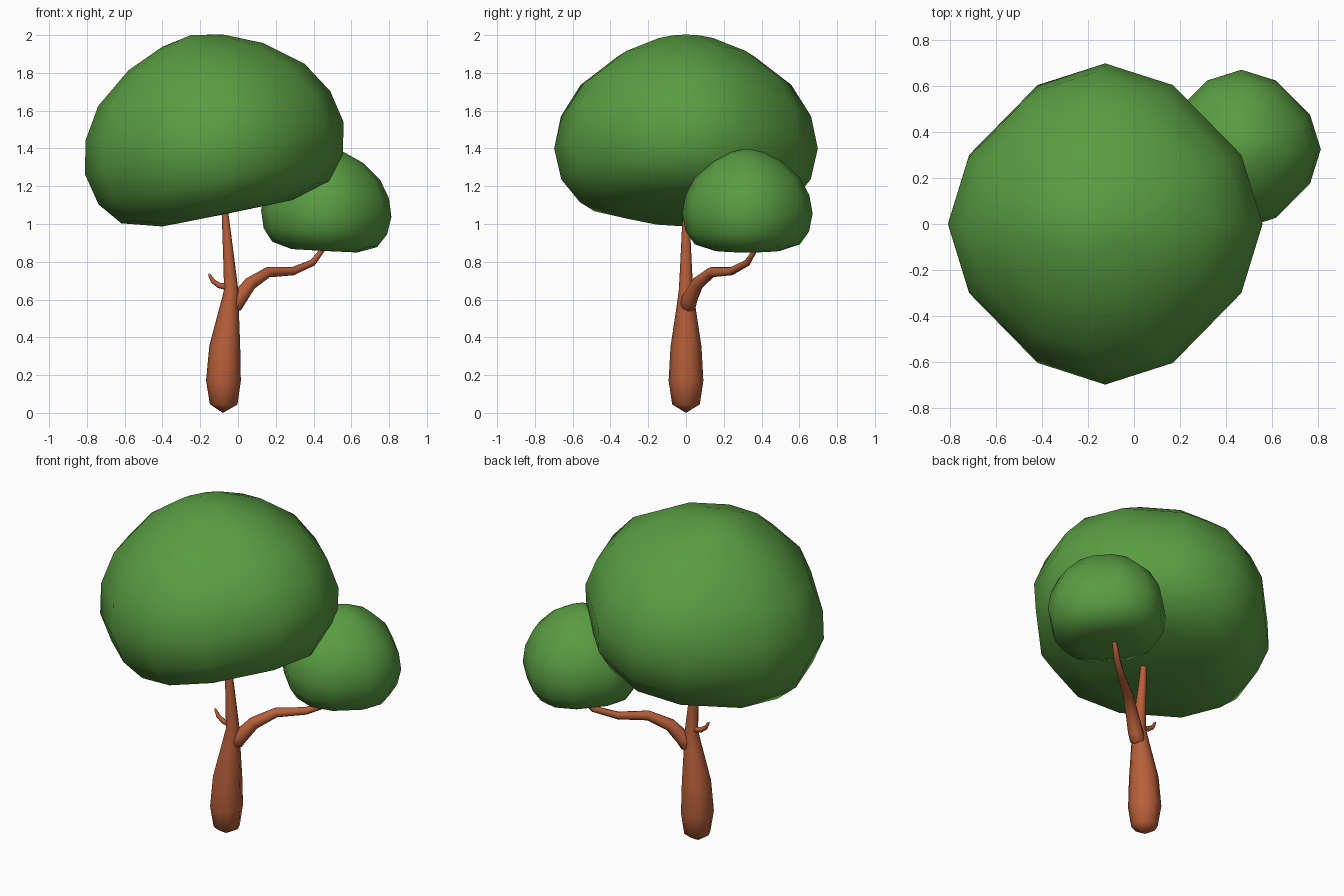
import bpy, bmesh, math
from mathutils import Vector, Matrix

if "Cube" in bpy.data.objects:
    bpy.data.objects.remove(bpy.data.objects["Cube"])


def material(name, rgb):
    m = bpy.data.materials.new(name)
    m.diffuse_color = (*rgb, 1)
    m.use_nodes = True
    m.node_tree.nodes["Principled BSDF"].inputs["Base Color"].default_value = m.diffuse_color
    return m


LEAF = material("leaf green", (0.10, 0.335, 0.054))
BARK = material("bark brown", (0.48, 0.115, 0.042))


def loft(name, rings, start, end, mat):
    """Skin closed rings of points, closing both ends with a pole point."""
    bm = bmesh.new()
    loops = [[bm.verts.new(p) for p in r] for r in rings]
    n = len(loops[0])
    for a, b in zip(loops, loops[1:]):
        for i in range(n):
            j = (i + 1) % n
            bm.faces.new((a[i], a[j], b[j], b[i]))
    for loop, pole in ((loops[0], start), (loops[-1], end)):
        v = bm.verts.new(pole)
        for i in range(n):
            bm.faces.new((loop[i], loop[(i + 1) % n], v))
    bmesh.ops.recalc_face_normals(bm, faces=bm.faces)
    for f in bm.faces:
        f.smooth = True
    me = bpy.data.meshes.new(name)
    bm.to_mesh(me)
    bm.free()
    me.materials.append(mat)
    ob = bpy.data.objects.new(name, me)
    bpy.context.collection.objects.link(ob)
    return ob


# Crown: twelve-sided dome with a flattened underside, (radius, height)
DOME = [(.352, -.35), (.562, -.29), (.66, -.168), (.698, 0), (.662, .174),
        (.558, .343), (.363, .496), (.165, .582)]
QUARTER = [(1, 0), (.865, .43), (.43, .865)]
OUTLINE = [Matrix.Rotation(k * math.pi / 2, 2) @ Vector(p)
           for k in range(4) for p in QUARTER]


def crown(name, loc, scale, height_scale, tilt):
    m = Matrix.Translation(loc) @ Matrix.Rotation(math.radians(tilt), 4, 'Y')

    def place(x, y, z):
        return m @ Vector((x * scale, y * scale, z * height_scale))
    rings = [[place(p.x * r, p.y * r, z) for p in OUTLINE] for r, z in DOME]
    return loft(name, rings, place(0, 0, -.352), place(0, 0, .613), LEAF)


def limb(name, path, sides=8):
    """Tapered tube along (x, y, z, radius) points."""
    pts = [Vector(p[:3]) for p in path]
    rings = []
    for i in range(1, len(pts) - 1):
        d = (pts[i + 1] - pts[i - 1]).normalized()
        side = d.cross(Vector((0, 1, 0))).normalized()
        up = side.cross(d)
        rings.append([pts[i] + path[i][3] * (side * math.cos(a) + up * math.sin(a))
                      for a in (k * math.tau / sides for k in range(sides))])
    return loft(name, rings, pts[0], pts[-1], BARK)


crown("main_crown", (-.125, 0, 1.40), 1, 1, -11.5)
crown("side_crown", (.467, .325, 1.055), .495, .5625, 3)

# Trunk with a swollen, rounded foot
limb("trunk", [(-.08, 0, 0, 0), (-.076, 0, .045, .073), (-.077, 0, .17, .092),
               (-.07, 0, .35, .082), (-.047, 0, .55, .052), (-.036, 0, .65, .038),
               (-.046, 0, .78, .031), (-.068, 0, 1.05, .018), (-.07, 0, 1.15, .014),
               (-.07, 0, 1.17, 0)])

# Branch carrying the side crown
limb("branch", [(-.04, .0, .53, 0), (-.02, .01, .565, .042), (.005, .02, .605, .042),
                (.065, .06, .685, .035), (.16, .135, .745, .028), (.29, .24, .75, .022),
                (.395, .325, .795, .018), (.46, .375, .88, .012), (.47, .385, .92, 0)])

# Small broken twig on the left
limb("twig", [(-.03, 0, .665, 0), (-.06, 0, .668, .018), (-.1, 0, .675, .015),
              (-.133, 0, .698, .012), (-.15, 0, .728, .008), (-.157, 0, .74, 0)], 6)
